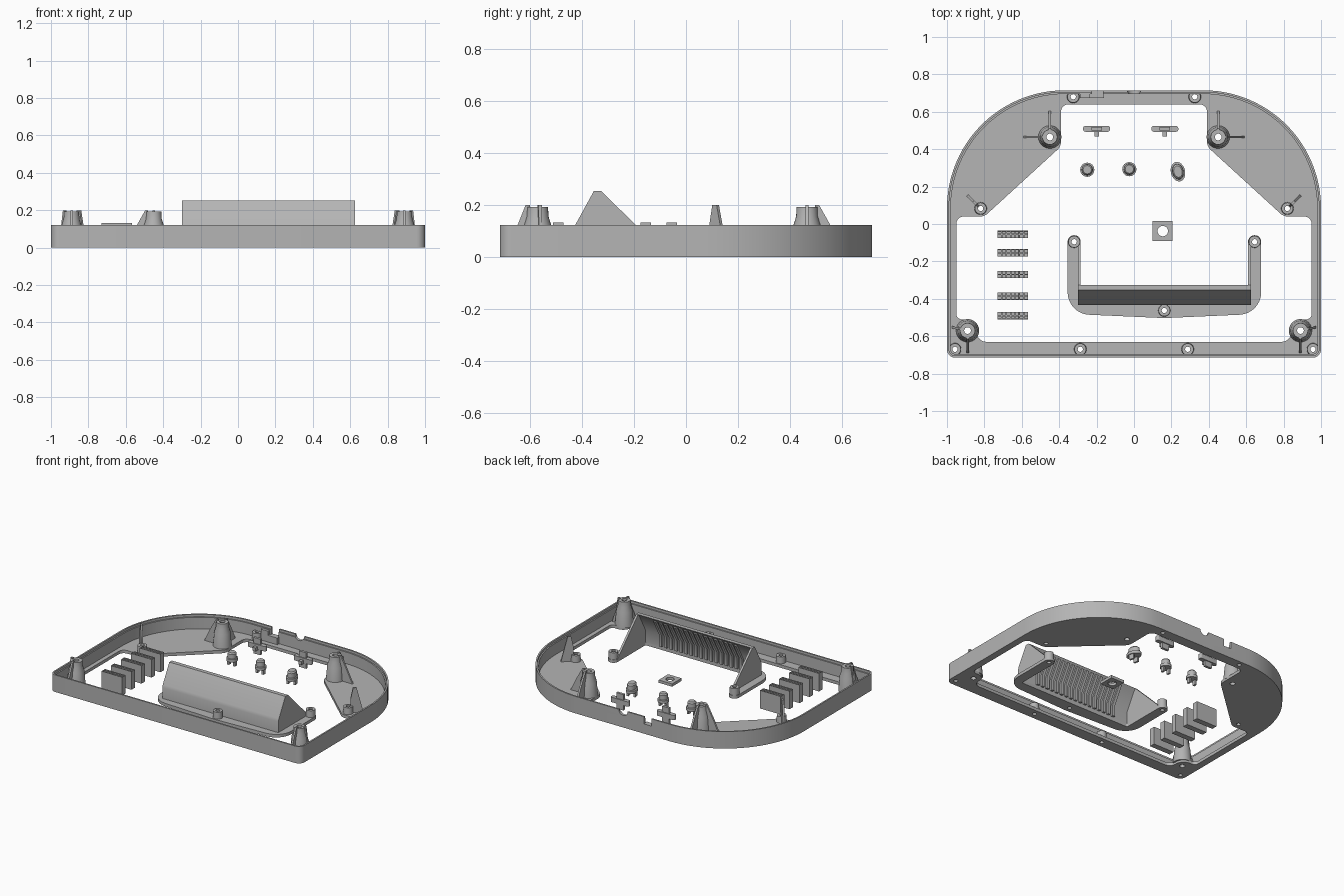
import bpy, bmesh, math
from mathutils import Vector

if "Cube" in bpy.data.objects:
    bpy.data.objects.remove(bpy.data.objects["Cube"])

grey = bpy.data.materials.new("plain grey")
grey.diffuse_color = (0.46, 0.46, 0.46, 1)
grey.use_nodes = True
grey.node_tree.nodes["Principled BSDF"].inputs["Base Color"].default_value = grey.diffuse_color


def add(name, bm):
    bmesh.ops.remove_doubles(bm, verts=bm.verts, dist=1e-5)
    bmesh.ops.recalc_face_normals(bm, faces=bm.faces)
    me = bpy.data.meshes.new(name)
    bm.to_mesh(me)
    bm.free()
    me.materials.clear()
    me.materials.append(grey)
    ob = bpy.data.objects.new(name, me)
    bpy.context.collection.objects.link(ob)
    return ob


def rounded(corners, seg=8):
    """Closed outline from (x, y, radius) corners."""
    out, n = [], len(corners)
    for i, (x, y, r) in enumerate(corners):
        p = Vector((x, y))
        a = (Vector(corners[i - 1][:2]) - p).normalized()
        b = (Vector(corners[(i + 1) % n][:2]) - p).normalized()
        half = a.angle(b) / 2
        if r == 0:
            out.append(p)
            continue
        c = p + (a + b).normalized() * (r / math.sin(half))
        s, e = p + a * (r / math.tan(half)) - c, p + b * (r / math.tan(half)) - c
        turn = s.angle_signed(e)
        k = seg * 3 if r > 0.3 else seg
        for j in range(k + 1):
            t = -turn * j / k
            out.append(c + Vector((s.x * math.cos(t) - s.y * math.sin(t),
                                   s.x * math.sin(t) + s.y * math.cos(t))))
    return out


def circle(x, y, r, n=24):
    return [Vector((x + r * math.cos(2 * math.pi * i / n), y + r * math.sin(2 * math.pi * i / n)))
            for i in range(n)]


def plate(name, loops, z0, z1):
    """Flat plate with holes, from a filled 2D curve."""
    cu = bpy.data.curves.new(name, 'CURVE')
    cu.dimensions, cu.fill_mode, cu.extrude = '2D', 'BOTH', (z1 - z0) / 2
    for loop in loops:
        sp = cu.splines.new('POLY')
        sp.points.add(len(loop) - 1)
        for q, p in zip(sp.points, loop):
            q.co = (p[0], p[1], 0, 1)
        sp.use_cyclic_u = True
    tmp = bpy.data.objects.new(name + " outline", cu)
    bpy.context.collection.objects.link(tmp)
    me = bpy.data.meshes.new_from_object(tmp.evaluated_get(bpy.context.evaluated_depsgraph_get()))
    bm = bmesh.new()
    bm.from_mesh(me)
    bpy.data.objects.remove(tmp)
    bpy.data.meshes.remove(me)
    bmesh.ops.translate(bm, verts=bm.verts, vec=(0, 0, (z0 + z1) / 2))
    return add(name, bm)


def prism(name, pts, vec):
    bm = bmesh.new()
    f = bm.faces.new([bm.verts.new(p) for p in pts])
    ext = bmesh.ops.extrude_face_region(bm, geom=[f], use_keep_orig=True)
    bmesh.ops.translate(bm, vec=vec, verts=[v for v in ext['geom'] if isinstance(v, bmesh.types.BMVert)])
    return add(name, bm)


def box(name, x0, x1, y0, y1, z0, z1):
    return prism(name, [(x0, y0, z0), (x1, y0, z0), (x1, y1, z0), (x0, y1, z0)], (0, 0, z1 - z0))


def lathe(name, x, y, profile, n=24, closed=True):
    bm = bmesh.new()
    rings = [[bm.verts.new((p.x, p.y, z)) for p in circle(x, y, r, n)] for r, z in profile]
    for i in range(len(rings) if closed else len(rings) - 1):
        a, b = rings[i], rings[(i + 1) % len(rings)]
        for j in range(n):
            bm.faces.new((a[j], a[(j + 1) % n], b[(j + 1) % n], b[j]))
    if not closed:
        bm.faces.new(rings[0])
        bm.faces.new(rings[-1])
    return add(name, bm)


def fin(name, x, y, deg, profile, t=0.013):
    """Upright gusset; profile is (distance, height) along a heading."""
    d = Vector((math.cos(math.radians(deg)), math.sin(math.radians(deg)), 0))
    side = Vector((-d.y, d.x, 0)) * t
    base = Vector((x, y, 0)) - side / 2
    return prism(name, [base + d * r + Vector((0, 0, z)) for r, z in profile], side)


# Positions of screw bosses and standoffs
FLOOR = 0.022
bosses = [(s * x, y) for s in (-1, 1) for x, y in
          ((0.325, 0.68), (0.82, 0.083), (0.957, -0.67), (0.287, -0.67))]
standoffs = [(s * x, y) for s in (-1, 1) for x, y in ((0.45, 0.465), (0.89, -0.57))]


def shell(d):
    return rounded([(-1 + d, 0.715 - d, 0.63 - d), (1 - d, 0.715 - d, 0.63 - d),
                    (1 - d, -0.715 + d, 0.045 - d), (-1 + d, -0.715 + d, 0.045 - d)])


# Case floor with its large opening and screw holes
half = [(0.39, 0.64, 0.04), (0.39, 0.415, 0.06), (0.80, 0.04, 0.06), (0.95, 0.04, 0.04),
        (0.95, -0.51, 0.03), (0.84, -0.51, 0.06), (0.84, -0.63, 0.05)]
opening = rounded(half + [(-x, y, r) for x, y, r in reversed(half)])
plate("case_floor", [shell(0.004), opening] + [circle(x, y, 0.014) for x, y in bosses]
      + [circle(x, y, 0.018) for x, y in standoffs], 0, FLOOR)

# Case wall with a thinner top lip, notched at the back
walls = [plate("case_wall", [shell(0), shell(0.02)], 0, 0.105),
         plate("case_wall_lip", [shell(0), shell(0.011)], 0.105, 0.122)]
cutters = [lathe("cable_notch_cutter", 0, 0, [(0.035, -0.1), (0.035, 0.1)], closed=False),
           box("switch_notch_cutter", -0.225, -0.165, 0.66, 0.75, 0.07, 0.2)]
cutters[0].rotation_euler.x = math.pi / 2
cutters[0].location = (0, 0.71, 0.122)
for c in cutters:
    c.hide_render = True
    c.hide_viewport = True
    c.display_type = 'WIRE'
    for w in walls:
        m = w.modifiers.new("notch", 'BOOLEAN')
        m.object, m.operation, m.solver = c, 'DIFFERENCE', 'EXACT'
box("switch_ledge", -0.29, -0.16, 0.675, 0.697, FLOOR, 0.07)
box("switch_ledge_post", -0.29, -0.235, 0.675, 0.697, 0.07, 0.1)

# Short screw bosses, two of them with wall gussets
for x, y in bosses:
    lathe("screw_boss", x, y, [(0.034, 0.01), (0.031, 0.07), (0.014, 0.07), (0.014, 0.01)])
for s, deg in ((1, 45), (-1, 135)):
    fin("wall_gusset", s * 0.82, 0.083, deg,
        [(0.015, 0.07), (0.015, 0.12), (0.032, 0.2), (0.055, 0.2), (0.1, FLOOR), (0.033, FLOOR)])

# Tall standoffs with two gussets each
for x, y in standoffs:
    lathe("standoff", x, y, [(0.062, 0.015), (0.053, 0.12), (0.042, 0.155), (0.04, 0.192),
                             (0.018, 0.192), (0.018, 0.015)])
    s = 1 if x > 0 else -1
    back = y > 0
    tilt = 0 if back else 12
    heads = [(tilt if s > 0 else 180 - tilt, 0.14 if back else 0.085), (90 if back else -90, 0.14 if back else 0.12)]
    for deg, reach in heads:
        fin("standoff_gusset", x, y, deg,
            [(0.03, FLOOR), (0.03, 0.2), (0.046, 0.2), (reach * 0.65, 0.12), (reach, FLOOR)])

# Central bracket: U-shaped foot, sloped panel, triangular cheeks
bracket_bosses = [(-0.32, -0.095), (0.645, -0.095), (0.162, -0.462)]
plate("bracket_foot", [rounded([(-0.355, -0.06, 0.034), (-0.355, -0.48, 0.12), (0.162, -0.503, 0.1),
                                (0.68, -0.48, 0.12), (0.68, -0.06, 0.034), (0.61, -0.06, 0.034),
                                (0.61, -0.41, 0.01), (-0.285, -0.41, 0.01), (-0.285, -0.06, 0.034)])]
      + [circle(x, y, 0.014) for x, y in bracket_bosses], 0, FLOOR)
for x, y in bracket_bosses:
    lathe("bracket_boss", x, y, [(0.033, 0.01), (0.031, 0.07), (0.014, 0.07), (0.014, 0.01)])
front = [(-0.433, 0.005), (-0.433, 0.10), (-0.427, 0.12), (-0.354, 0.253), (-0.325, 0.253)]
prism("bracket_panel", [(-0.30, y, z) for y, z in front + [(-0.34, 0.235), (-0.41, 0.11), (-0.41, 0.005)]],
      (0.925, 0, 0))
for x in (-0.30, 0.61):
    prism("bracket_cheek", [(x, y, z) for y, z in front + [(-0.10, 0.03), (-0.10, 0.005)]], (0.015, 0, 0))
for i in range(17):
    rib = [(-0.412, 0.03), (-0.412, 0.11), (-0.342, 0.235), (-0.325, 0.235), (-0.395, 0.11), (-0.395, 0.03)]
    prism("panel_rib", [(-0.17 + i * 0.04, y, z) for y, z in rib], (0.02, 0, 0))

# Socket blocks with two rows of seven holes
for y in (-0.055, -0.155, -0.27, -0.385, -0.49):
    bm = bmesh.new()
    bmesh.ops.create_grid(bm, x_segments=7, y_segments=2, size=0.5)
    top = list(bm.faces)
    rim = [e for e in bm.edges if e.is_boundary]
    ext = bmesh.ops.extrude_edge_only(bm, edges=rim)
    bmesh.ops.translate(bm, vec=(0, 0, -1), verts=[v for v in ext['geom'] if isinstance(v, bmesh.types.BMVert)])
    bmesh.ops.contextual_create(bm, geom=[e for e in bm.edges if e.is_boundary])
    bmesh.ops.scale(bm, vec=(0.165, 0.04, 0.13), verts=bm.verts)
    bmesh.ops.translate(bm, vec=(-0.648, y, 0.132), verts=bm.verts)
    bmesh.ops.inset_individual(bm, faces=top, thickness=0.005)
    bmesh.ops.inset_individual(bm, faces=top, thickness=0.0005, depth=-0.02)
    add("socket_block", bm)

# Push buttons: cap, flange and legs; the third one is a tilted oval
for x, y, stretch, turn in ((-0.25, 0.29, 1, 0), (-0.025, 0.293, 1, 0), (0.235, 0.28, 1.4, 0.25)):
    parts = [lathe("button_cap", 0, 0, [(0.038, 0.035), (0.038, 0.055), (0.03, 0.057), (0.029, 0.088),
                                        (0.022, 0.097)], closed=False)]
    parts += [box("button_leg", a - 0.007, a + 0.007, -0.012, 0.012, 0.0, 0.04) for a in (-0.024, 0.024)]
    for p in parts:
        p.location, p.rotation_euler.z, p.scale = (x, y, 0), turn, (1, stretch, 1)

# Slider switches: wide bar, cross stem and front tab
for x in (-0.2, 0.165):
    plate("slider_bar", [rounded([(x - 0.072, 0.525, 0.014), (x + 0.072, 0.525, 0.014),
                                  (x + 0.072, 0.493, 0.014), (x - 0.072, 0.493, 0.014)])], 0.05, 0.085)
    box("slider_stem", x - 0.028, x + 0.028, 0.5, 0.518, 0.01, 0.125)
    box("slider_tab", x - 0.012, x + 0.012, 0.468, 0.5, 0.045, 0.07)

# Square washer
plate("square_washer", [[(0.1, -0.092), (0.207, -0.092), (0.207, 0.016), (0.1, 0.016)],
                        circle(0.154, -0.038, 0.028)], 0, 0.02)

# Smooth rounded walls, keep edges sharp
for ob in bpy.context.scene.objects:
    if not ob.hide_render:
        ob.select_set(True)
        bpy.context.view_layer.objects.active = ob
bpy.ops.object.shade_smooth_by_angle(angle=math.radians(30))
